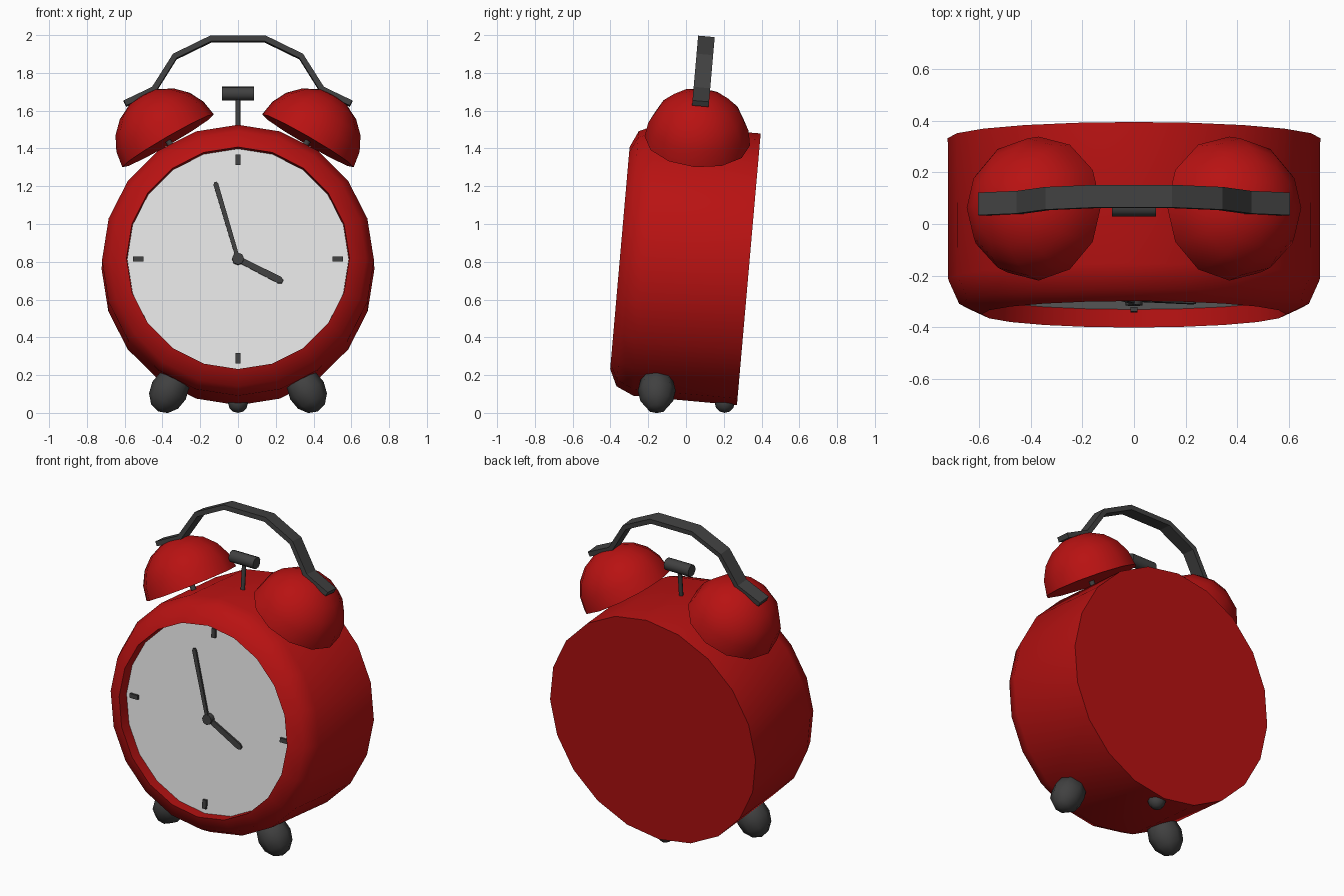
import bpy, bmesh, math
from mathutils import Matrix, Vector

if "Cube" in bpy.data.objects:
    bpy.data.objects.remove(bpy.data.objects["Cube"])

R, T, rad = Matrix.Rotation, Matrix.Translation, math.radians

# Whole clock leans back five degrees; frame origin is the centre of the back
LEAN = T((0, 0.3325, 0.76)) @ R(rad(-5), 4, 'X')
MID = -0.331                      # depth of bells and handle in the leaning frame


def material(name, rgb):
    m = bpy.data.materials.new(name)
    m.diffuse_color = (*rgb, 1)
    m.use_nodes = True
    m.node_tree.nodes["Principled BSDF"].inputs["Base Color"].default_value = m.diffuse_color
    return m


RED = material("red enamel", (0.48, 0.006, 0.006))
DARK = material("dark metal", (0.052, 0.052, 0.052))
PALE = material("pale dial", (0.8, 0.8, 0.8))


def finish(name, bm, mat, matrix, angle=50):
    bmesh.ops.transform(bm, matrix=matrix, verts=bm.verts)
    bmesh.ops.recalc_face_normals(bm, faces=bm.faces)
    me = bpy.data.meshes.new(name)
    bm.to_mesh(me)
    bm.free()
    me.materials.append(mat)
    me.shade_smooth()
    me.set_sharp_from_angle(angle=rad(angle))
    ob = bpy.data.objects.new(name, me)
    bpy.context.collection.objects.link(ob)
    return ob


def lathe(name, profile, segs, mat, matrix):
    """Turn a (radius, height) profile around z."""
    bm = bmesh.new()
    vs = [bm.verts.new((r, 0, h)) for r, h in profile]
    es = [bm.edges.new(p) for p in zip(vs, vs[1:])]
    bmesh.ops.spin(bm, geom=vs + es, cent=(0, 0, 0), axis=(0, 0, 1),
                   angle=2 * math.pi, steps=segs, use_merge=True)
    bmesh.ops.remove_doubles(bm, verts=bm.verts, dist=1e-4)
    bmesh.ops.dissolve_degenerate(bm, edges=bm.edges, dist=1e-5)
    return finish(name, bm, mat, matrix)


def rod(name, radius, z0, z1, segs, mat, matrix):
    return lathe(name, [(0, z0), (radius, z0), (radius, z1), (0, z1)], segs, mat, matrix)


def prism(name, outline, y0, y1, mat, matrix, angle=25):
    """Extrude an (x, z) outline from y0 to y1."""
    bm = bmesh.new()
    f = bm.faces.new([bm.verts.new((x, y0, z)) for x, z in outline])
    g = bmesh.ops.extrude_face_region(bm, geom=[f])["geom"]
    bmesh.ops.translate(bm, vec=(0, y1 - y0, 0),
                        verts=[v for v in g if isinstance(v, bmesh.types.BMVert)])
    return finish(name, bm, mat, matrix, angle)


# Case with rounded front rim and recessed dial
FORWARD = LEAN @ R(rad(90), 4, 'X')
lathe("case", [(0, 0), (0.722, 0), (0.72, 0.55), (0.678, 0.644), (0.59, 0.685),
               (0.588, 0.60), (0, 0.60)], 20, RED, FORWARD)
rod("dial", 0.587, 0.602, 0.615, 20, PALE, FORWARD)

# Hour marks
for i in range(4):
    prism("hour_mark", [(-0.013, 0.5), (0.013, 0.5), (0.013, 0.555), (-0.013, 0.555)],
          -0.63, -0.61, DARK, LEAN @ R(rad(90 * i), 4, 'Y'))

# Hands and hub
rod("hand_hub", 0.032, 0.61, 0.65, 8, DARK, FORWARD)


def hand(name, length, w, clockwise, y):
    prism(name, [(-w * 0.8, 0), (w * 0.8, 0), (w, length - w), (w * 0.5, length),
                 (-w * 0.5, length), (-w, length - w)],
          y, y + 0.012, DARK, LEAN @ R(rad(clockwise), 4, 'Y'))


hand("minute_hand", 0.425, 0.013, -16.5, -0.645)
hand("hour_hand", 0.265, 0.019, 117, -0.635)

# Bells, their posts, and front feet, one on each side
dome = [(0, 0)] + [(0.28 * math.cos(rad(a)), 0.28 * math.sin(rad(a)))
                   for a in (0, 18, 36, 54, 72)] + [(0, 0.28)]
foot = [(0.1 * math.cos(rad(a)), 0.125 * math.sin(rad(a))) for a in (-60, -30, 0, 30, 60)]
foot = [(0, -0.125)] + foot + [(0, 0.125)]
for side, s in (("left", -1), ("right", 1)):
    tilt = R(rad(30 * s), 4, 'Y')
    bell = LEAN @ T((0.37 * s, MID, 0.654)) @ tilt
    lathe(side + "_bell", dome, 12, RED, bell)
    rod(side + "_bell_post", 0.016, -0.08, 0.02, 8, DARK, bell)
    lathe(side + "_front_foot", foot, 8, DARK,
          T((0.365 * s, -0.155, 0.118)) @ R(rad(-28 * s), 4, 'Y'))

# Small rear foot
lathe("rear_foot", [(0.053 * math.cos(rad(a)), 0.053 * math.sin(rad(a)))
                    for a in range(-90, 91, 30)], 8, DARK, T((0, 0.205, 0.053)))

# Hammer
HAMMER = LEAN @ T((0, -0.348, 0))
rod("hammer_stem", 0.013, 0.68, 0.9, 8, DARK, HAMMER)
rod("hammer_head", 0.037, -0.086, 0.086, 10, DARK,
    HAMMER @ T((0, 0, 0.903)) @ R(rad(90), 4, 'Y'))

# Carrying handle: bent strip joining the bell tops
outer = [(0.605, 0.865), (0.455, 0.937), (0.344, 1.113), (0.148, 1.209)]
inner = [(0.592, 0.838), (0.436, 0.912), (0.325, 1.09), (0.141, 1.18)]
outline = outer + [(-x, z) for x, z in reversed(outer)]
outline += [(-x, z) for x, z in inner] + list(reversed(inner))
prism("carry_handle", outline, MID - 0.044, MID + 0.044, DARK, LEAN)
